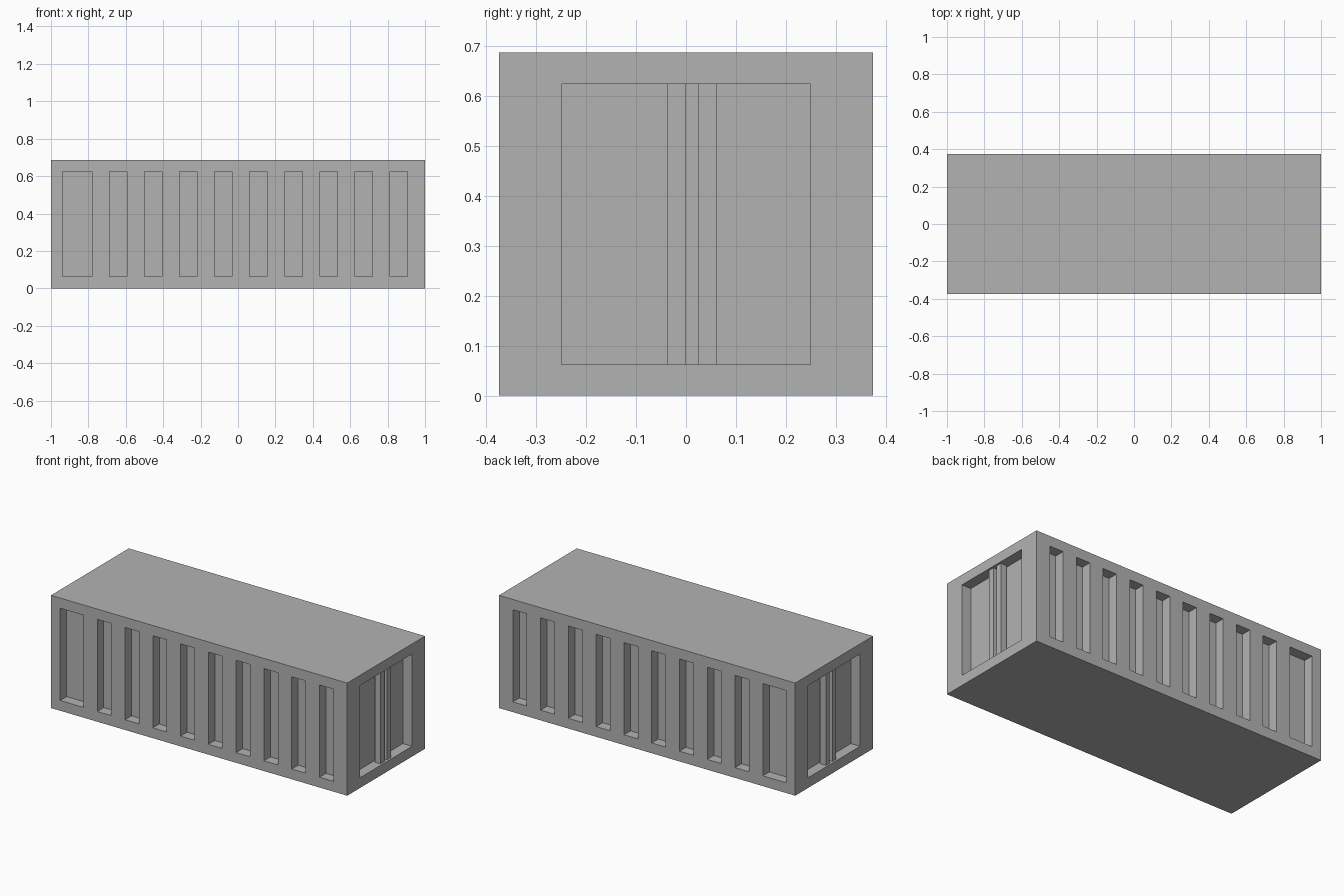
import bpy
import bmesh
from mathutils import Matrix, Vector

cube = bpy.data.objects.get("Cube")
if cube:
    bpy.data.objects.remove(cube, do_unlink=True)

U = 1 / 16                       # modelling unit
LENGTH, WIDTH, HEIGHT = 2.0, 12 * U, 11 * U
DEPTH = U                        # depth of every recess
LOW, HIGH = U, 10 * U            # recess bottom and top

grey = bpy.data.materials.new("plain grey")
grey.use_nodes = True
colour = (0.45, 0.45, 0.45, 1)
grey.diffuse_color = colour
grey.node_tree.nodes["Principled BSDF"].inputs["Base Color"].default_value = colour


def add_box(bm, lo, hi):
    lo, hi = Vector(lo), Vector(hi)
    matrix = Matrix.Translation((lo + hi) / 2) @ Matrix.Diagonal((*(hi - lo), 1))
    bmesh.ops.create_cube(bm, size=1, matrix=matrix)


def make_object(name, boxes):
    bm = bmesh.new()
    for lo, hi in boxes:
        add_box(bm, lo, hi)
    mesh = bpy.data.meshes.new(name)
    bm.to_mesh(mesh)
    bm.free()
    mesh.materials.append(grey)
    obj = bpy.data.objects.new(name, mesh)
    bpy.context.collection.objects.link(obj)
    return obj


def span(side, a, b):
    """Sorted range on the positive or negative side of an axis."""
    return sorted((side * a, side * b))


# Solid container body
body = make_object("container_body", [((-LENGTH / 2, -WIDTH / 2, 0),
                                       (LENGTH / 2, WIDTH / 2, HEIGHT))])

# Side slots: one wide, then nine narrow ones
slots = [(-15 * U, -12.5 * U)]
slots += [((-11 + 3 * i) * U, (-9.5 + 3 * i) * U) for i in range(9)]
cuts = []
for side in (-1, 1):
    y0, y1 = span(side, WIDTH / 2 - DEPTH, WIDTH / 2 + U)
    cuts += [((x0, y0, LOW), (x1, y1, HIGH)) for x0, x1 in slots]
    # Door recess at each end
    x0, x1 = span(side, LENGTH / 2 - DEPTH, LENGTH / 2 + U)
    cuts.append(((x0, -4 * U, LOW), (x1, 4 * U, HIGH)))

cutter = make_object("recess_cutter", cuts)
cutter.hide_render = True
modifier = body.modifiers.new("recesses", "BOOLEAN")
modifier.operation = "DIFFERENCE"
modifier.solver = "EXACT"
modifier.object = cutter
bpy.context.view_layer.objects.active = body
bpy.ops.object.modifier_apply(modifier=modifier.name)
bpy.data.objects.remove(cutter, do_unlink=True)

# Pair of square locking bars in front of each door
for side, end in ((1, "left"), (-1, "right")):
    x0, x1 = span(side, LENGTH / 2 - 0.8 * U, LENGTH / 2 - 0.2 * U)
    for number, y in enumerate((-0.6 * U, 0.4 * U), 1):
        make_object(f"{end}_locking_bar_{number}",
                    [((x0, y, LOW), (x1, y + 0.6 * U, HIGH))])
